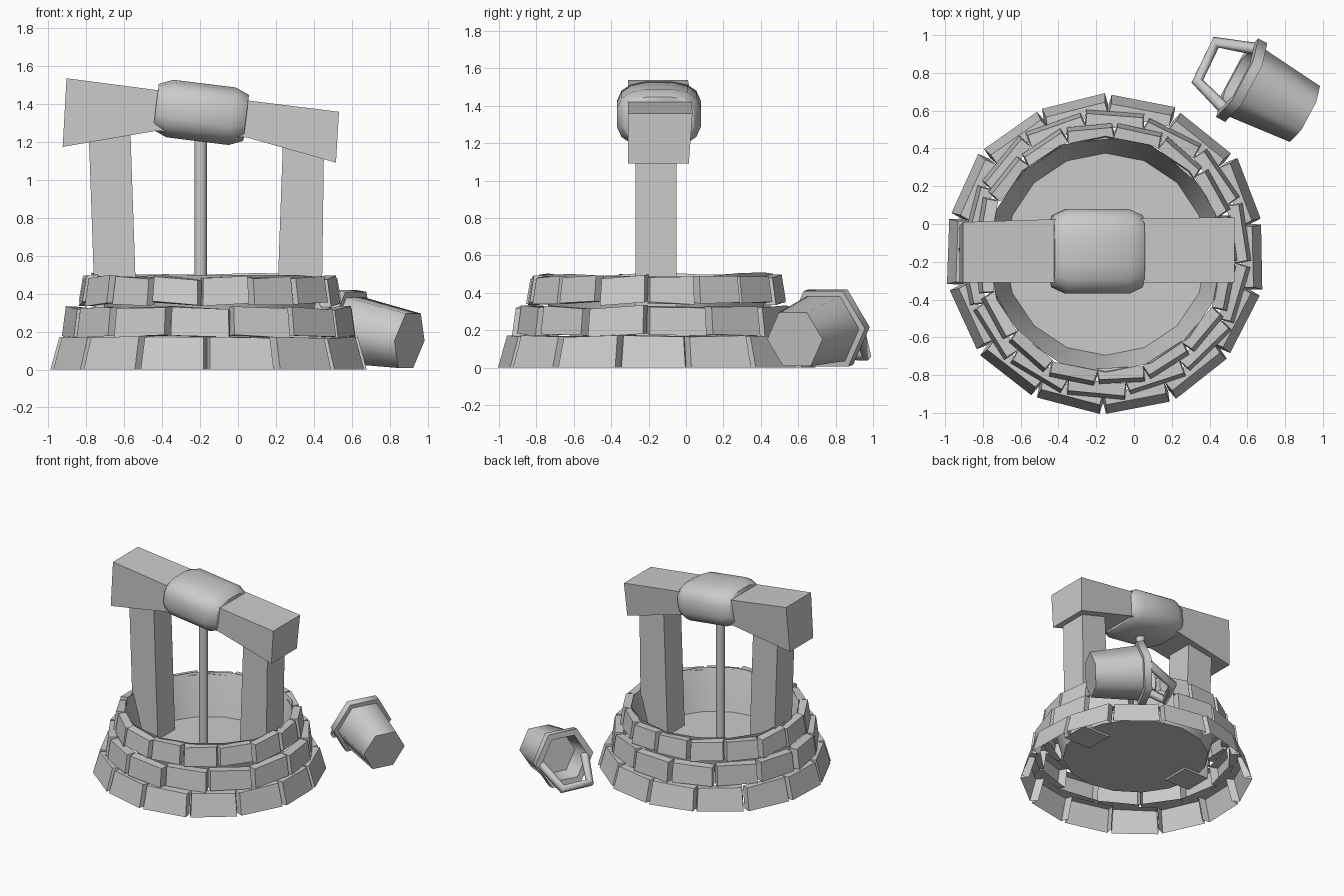
import bpy, bmesh, random
from math import sin, cos, pi, radians, copysign
from mathutils import Vector, Matrix

if "Cube" in bpy.data.objects:
    bpy.data.objects.remove(bpy.data.objects["Cube"])

random.seed(4)
CX, CY = -0.15, -0.16          # well axis


def finish(name, bm, smooth=None, recalc=True):
    if recalc:
        bmesh.ops.recalc_face_normals(bm, faces=bm.faces)
    me = bpy.data.meshes.new(name)
    bm.to_mesh(me)
    bm.free()
    ob = bpy.data.objects.new(name, me)
    bpy.context.collection.objects.link(ob)
    if smooth:
        bpy.ops.object.select_all(action='DESELECT')
        ob.select_set(True)
        bpy.context.view_layer.objects.active = ob
        bpy.ops.object.shade_smooth_by_angle(angle=radians(smooth))
    return ob


def skin(bm, rings, cap_start=True, cap_end=True, skip=()):
    """Join successive closed loops of points with quads."""
    loops = [[bm.verts.new(p) for p in r] for r in rings]
    n = len(loops[0])
    for a, b in zip(loops, loops[1:]):
        for i in range(n):
            j = (i + 1) % n
            if i not in skip:
                bm.faces.new((a[i], a[j], b[j], b[i]))
    if cap_start:
        bm.faces.new(loops[0][::-1])
    if cap_end:
        bm.faces.new(loops[-1])


def circle(r, z, n, phase=0.0):
    return [Vector((r * cos(phase + 2 * pi * i / n), r * sin(phase + 2 * pi * i / n), z))
            for i in range(n)]


def brick_ring(name, n, start, z0, z1, r_bot, r_top, thick, jit):
    """Ring of straight stones, hollow at the back; start is the angle of the first joint."""
    bm = bmesh.new()
    step = 2 * pi / n
    for k in range(n):
        a = radians(start) + step * (k + 0.5)
        rad, tan = Vector((cos(a), sin(a), 0)), Vector((-sin(a), cos(a), 0))
        twist = random.uniform(-0.012, 0.012)
        tilt = random.uniform(-jit, jit)
        dr = random.uniform(-0.008, 0.004)
        rings = []
        for z, r in ((z0, r_bot), (z1, r_top)):
            h = r * sin(step / 2) - 0.014
            hi = (r - thick) * sin(step / 2) + 0.003
            pts = []
            for s, rr, hw in ((-1, r, h), (1, r, h), (1, r - thick, hi), (-1, r - thick, hi)):
                zz = z + ((s * tilt + random.uniform(-jit, jit) * 0.5) if z > 0.01 else 0)
                pts.append(Vector((CX, CY, zz)) + rad * (rr + dr + s * twist) + tan * s * hw)
            rings.append(pts)
        skin(bm, rings, cap_start=z0 > 0.1, skip=(2,))
    return finish(name, bm, recalc=False)


# Three courses of stones
brick_ring("stone_course_bottom", 14, 89, 0.0, 0.17, 0.832, 0.785, 0.06, 0.006)
brick_ring("stone_course_middle", 14, 99, 0.175, 0.325, 0.755, 0.735, 0.065, 0.009)
brick_ring("stone_course_top", 16, 86, 0.345, 0.485, 0.692, 0.67, 0.06, 0.012)

# Sloped inner lining with an uneven rim, and the floor of the shaft
bm = bmesh.new()
off = Vector((CX, CY, 0))
rim_loop = [p + off + Vector((0, 0, random.uniform(-0.015, 0.015))) for p in circle(0.625, 0.497, 16, pi / 2)]
skin(bm, [rim_loop] + [[p + off for p in circle(r, z, 16, pi / 2)]
                       for r, z in ((0.60, 0.42), (0.535, 0.18))], cap_start=False)
finish("well_lining", bm, 35)


def prism(name, sections):
    """Skin rectangular sections, each four corner points."""
    bm = bmesh.new()
    skin(bm, sections)
    return finish(name, bm)


# Two leaning posts: (x left, x right, z) at bottom and top
for side, ends in (("left", ((-0.75, -0.53, 0.165), (-0.79, -0.57, 1.32))),
                   ("right", ((0.20, 0.44, 0.165), (0.24, 0.455, 1.28)))):
    prism(side + "_post", [[(a, -0.27, z), (b, -0.27, z), (b, -0.05, z), (a, -0.05, z)]
                           for a, b, z in ends])

# Crooked beam, thin in the middle: x top, z top, x bottom, z bottom, back y
prism("cross_beam", [[(xt, -0.31, zt), (xb, -0.31, zb), (xb, yb - 0.02, zb), (xt, yb, zt)]
                     for xt, zt, xb, zb, yb in ((-0.905, 1.537, -0.925, 1.175, 0.01),
                                                (-0.43, 1.475, -0.43, 1.26, 0.025),
                                                (0.05, 1.42, 0.045, 1.225, 0.03),
                                                (0.533, 1.36, 0.517, 1.092, 0.035))])

# Rope wound on the beam: rounded-square barrel along the tilted beam
bm = bmesh.new()
rot = Matrix.Translation((-0.195, -0.145, 1.357)) @ Matrix.Rotation(radians(7), 4, 'Y')


def squircle(x, ry, rz, n=16):
    f = lambda v: copysign(abs(v) ** 0.68, v)
    return [rot @ Vector((x, ry * f(cos(2 * pi * (i + .5) / n)), rz * f(sin(2 * pi * (i + .5) / n))))
            for i in range(n)]


skin(bm, [squircle(x, ry, rz) for x, ry, rz in
          ((-0.24, 0.19, 0.122), (-0.235, 0.195, 0.126), (-0.165, 0.227, 0.155),
           (0.165, 0.227, 0.155), (0.235, 0.195, 0.126), (0.24, 0.19, 0.122))])
finish("rope_coil", bm, 50)

# Hanging rope
bm = bmesh.new()
skin(bm, [[p + Vector((-0.197, -0.16, 0)) for p in circle(0.033, z, 10)] for z in (0.185, 1.3)])
finish("hanging_rope", bm, 50)

# Bucket lying on its side: frame from base centre to rim centre
base, rim = Vector((0.905, 0.582, 0.152)), Vector((0.545, 0.775, 0.217))
az = (rim - base).normalized()
ax = Vector((0, 0, 1)).cross(az).normalized()
ay = az.cross(ax)
frame = Matrix.Translation(base) @ Matrix((ax, ay, az)).transposed().to_4x4()
bm = bmesh.new()
skin(bm, [[frame @ p for p in circle(r, z, 6)] for r, z in
          ((0.168, 0), (0.202, 0.355), (0.236, 0.357), (0.236, 0.412),
           (0.185, 0.412), (0.165, 0.25))])
finish("bucket", bm, 62)

# Bucket handle drooping to the ground
cu = bpy.data.curves.new("bucket_handle", 'CURVE')
cu.dimensions = '3D'
cu.bevel_depth = 0.033
cu.bevel_resolution = 1
cu.use_fill_caps = True
path = ((0.655, 0.925, 0.20), (0.435, 0.962, 0.07), (0.335, 0.755, 0.07), (0.485, 0.605, 0.20))
sp = cu.splines.new('POLY')
sp.points.add(len(path) - 1)
for pt, co in zip(sp.points, path):
    pt.co = (*co, 1)
bpy.context.collection.objects.link(bpy.data.objects.new("bucket_handle", cu))
